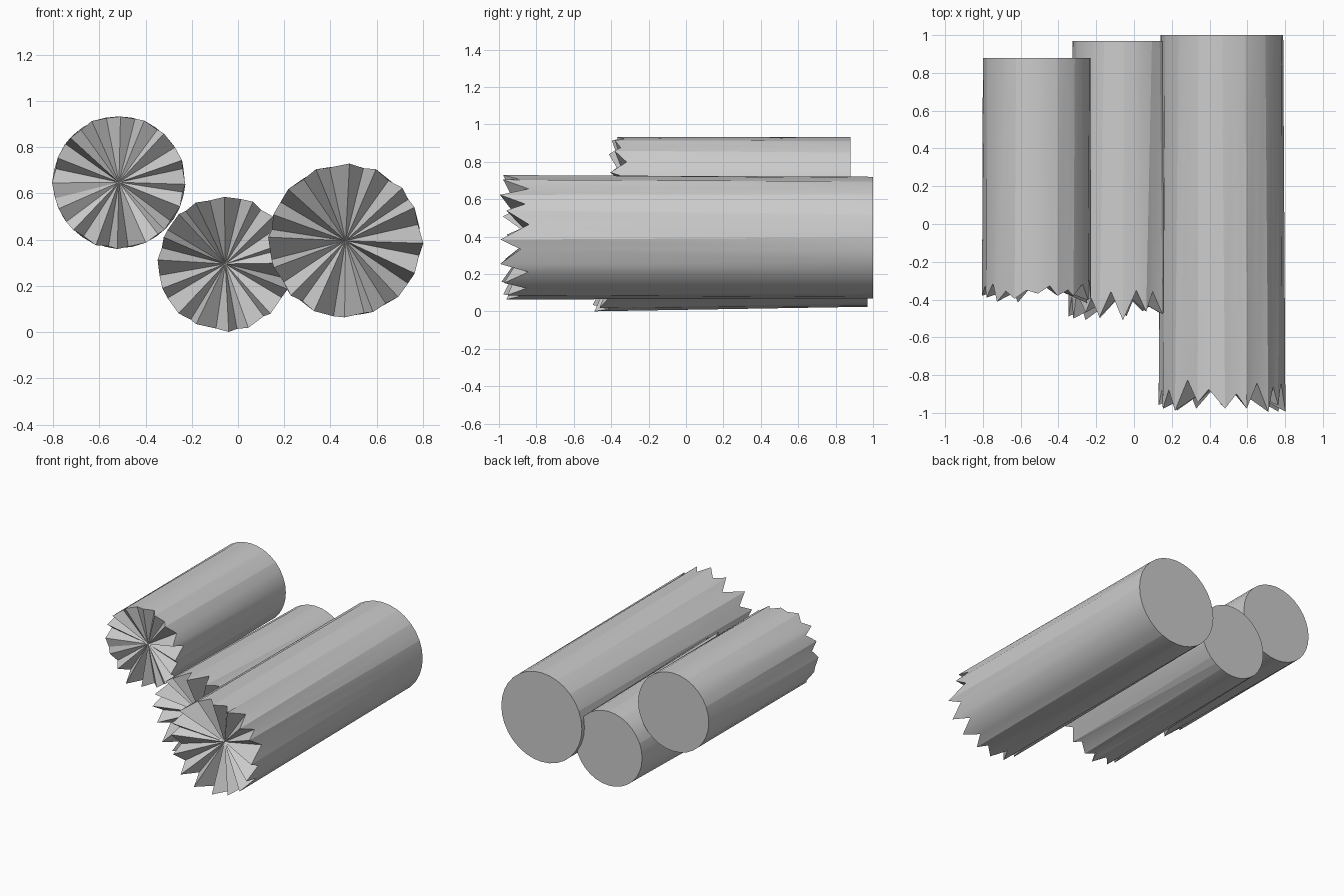
import bpy, bmesh, random
from math import sin, cos, tau, radians

if "Cube" in bpy.data.objects:
    bpy.data.objects.remove(bpy.data.objects["Cube"])

SEG = 32


def broken_log(name, x, z, r_back, r_front, y_back, y_tip, y_valley, y_core, seed):
    """Log lying along y: flat sawn back, splintered fan-shaped front."""
    rng = random.Random(seed)
    bm = bmesh.new()
    back, front = [], []
    for i in range(SEG):
        a = tau * i / SEG
        back.append(bm.verts.new((x + r_back * cos(a), y_back, z + r_back * sin(a))))
        # splintered rim: peaks and notches alternate, with uneven spacing
        a += rng.uniform(-0.3, 0.3) * tau / SEG
        if i % 2:
            r = r_front * rng.uniform(0.95, 0.985)
            y = y_valley - rng.uniform(-0.02, 0.06)
        else:
            r = r_front * rng.uniform(0.98, 1.0)
            y = y_tip + rng.uniform(0, 0.06)
        front.append(bm.verts.new((x + r * cos(a), y, z + r * sin(a))))
    core = bm.verts.new((x, y_core, z))
    bm.faces.new(back)
    for i in range(SEG):
        j = (i + 1) % SEG
        # split bark quads into triangles, then fan the broken end
        bm.faces.new((back[i], back[j], front[j]))
        bm.faces.new((back[i], front[j], front[i]))
        bm.faces.new((front[i], front[j], core))
    bmesh.ops.recalc_face_normals(bm, faces=bm.faces)
    mesh = bpy.data.meshes.new(name)
    bm.to_mesh(mesh)
    bm.free()
    obj = bpy.data.objects.new(name, mesh)
    bpy.context.collection.objects.link(obj)
    bpy.ops.object.select_all(action='DESELECT')
    obj.select_set(True)
    bpy.context.view_layer.objects.active = obj
    bpy.ops.object.shade_smooth_by_angle(angle=radians(15))
    return obj


# Left upper log, middle low log, long right log
broken_log("upper_log", -0.515, 0.648, 0.285, 0.290, 0.88, -0.42, -0.30, -0.30, 3)
broken_log("middle_log", -0.055, 0.295, 0.270, 0.295, 0.97, -0.51, -0.36, -0.36, 5)
broken_log("long_log", 0.465, 0.395, 0.325, 0.337, 1.00, -1.00, -0.84, -0.82, 8)
